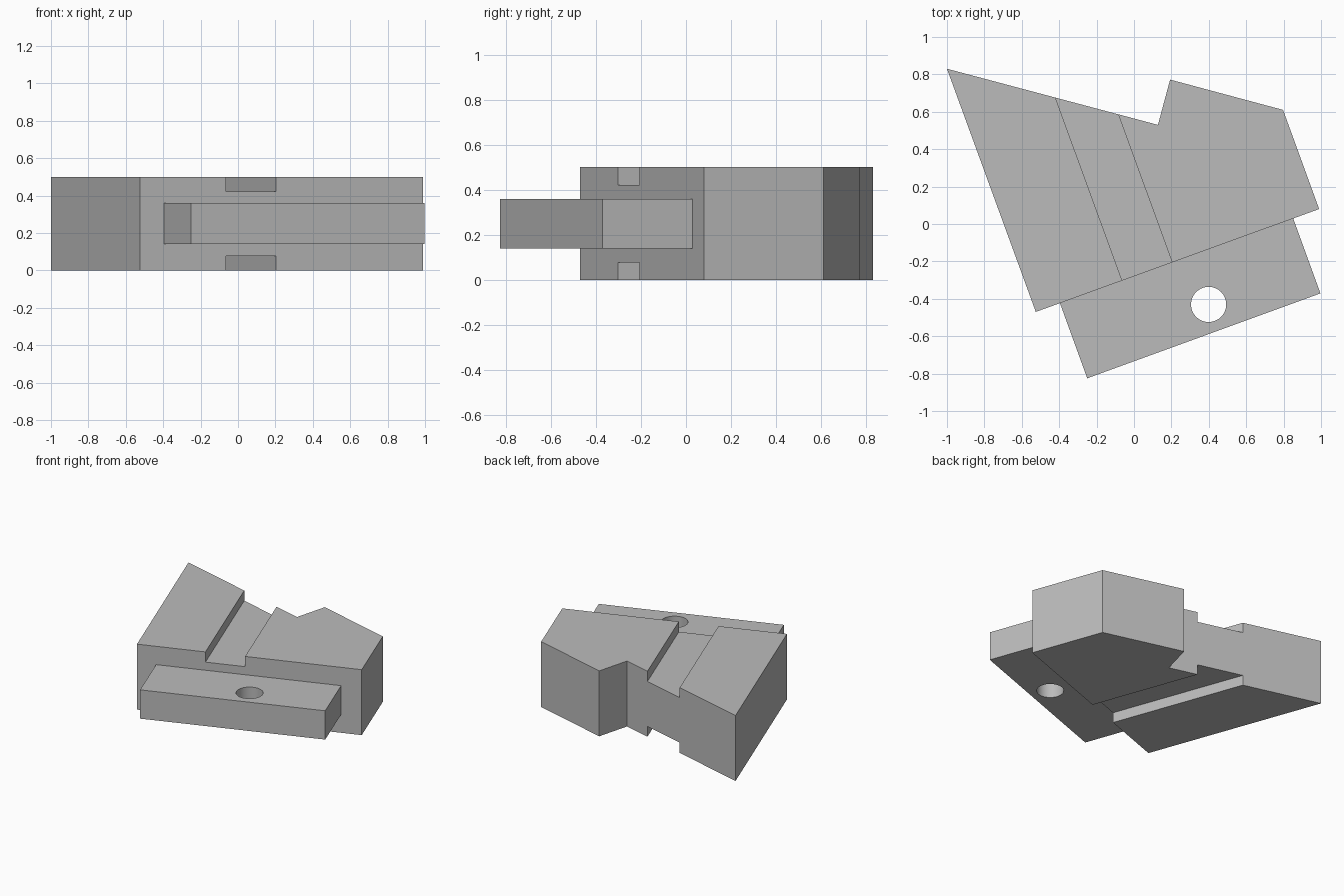
import bpy
import bmesh
from mathutils import Vector

cube = bpy.data.objects.get("Cube")
if cube:
    bpy.data.objects.remove(cube, do_unlink=True)

HEIGHT = 0.5
GROOVE = 0.078
TAB_LOW, TAB_HIGH = 0.14, 0.36

grey = bpy.data.materials.new("light grey")
grey.use_nodes = True
grey.diffuse_color = (0.5, 0.5, 0.5, 1)
grey.node_tree.nodes["Principled BSDF"].inputs["Base Color"].default_value = (0.5, 0.5, 0.5, 1)


def prism(name, outline, low, high):
    """Extrude a plan outline from low to high."""
    bm = bmesh.new()
    face = bm.faces.new([bm.verts.new((x, y, low)) for x, y in outline])
    top = bmesh.ops.extrude_face_region(bm, geom=[face])["geom"]
    verts = [v for v in top if isinstance(v, bmesh.types.BMVert)]
    bmesh.ops.translate(bm, verts=verts, vec=(0, 0, high - low))
    bmesh.ops.recalc_face_normals(bm, faces=bm.faces)
    mesh = bpy.data.meshes.new(name)
    bm.to_mesh(mesh)
    bm.free()
    mesh.materials.append(grey)
    obj = bpy.data.objects.new(name, mesh)
    bpy.context.collection.objects.link(obj)
    return obj


def cut(target, cutter):
    """Subtract the cutter from the target, then discard it."""
    cutter.hide_render = True
    mod = target.modifiers.new("cut", 'BOOLEAN')
    mod.operation = 'DIFFERENCE'
    mod.solver = 'EXACT'
    mod.object = cutter
    bpy.ops.object.select_all(action='DESELECT')
    bpy.context.view_layer.objects.active = target
    target.select_set(True)
    bpy.ops.object.modifier_apply(modifier=mod.name)
    bpy.data.objects.remove(cutter, do_unlink=True)


# Main block with its notched back edge
block = prism("main_block", [(-1, 0.83), (-0.525, -0.47), (0.99, 0.08),
                             (0.797, 0.61), (0.193, 0.772), (0.128, 0.53)], 0, HEIGHT)

# Matching slanted grooves across the top and bottom
back_a, front_a = Vector((-0.42, 0.675)), Vector((-0.063, -0.303))
back_b, front_b = Vector((-0.084, 0.585)), Vector((0.204, -0.206))
over = (front_a - back_a).normalized() * 0.2
strip = [back_a - over, front_a + over, front_b + over, back_b - over]
for low, high in ((-0.1, GROOVE), (HEIGHT - GROOVE, HEIGHT + 0.1)):
    cut(block, prism("groove_cutter", strip, low, high))

# Front tab, set slightly into the block
inset = Vector((-0.0034, 0.0094))
tab_outline = [Vector((-0.396, -0.423)) + inset, (-0.25, -0.825),
               (0.997, -0.371), Vector((0.851, 0.03)) + inset]
tab = prism("front_tab", tab_outline, TAB_LOW, TAB_HIGH)

# Round hole through the tab
bpy.ops.mesh.primitive_cylinder_add(vertices=64, radius=0.094, depth=1,
                                    location=(0.399, -0.43, HEIGHT / 2))
cut(tab, bpy.context.object)
bpy.ops.object.shade_smooth_by_angle()
